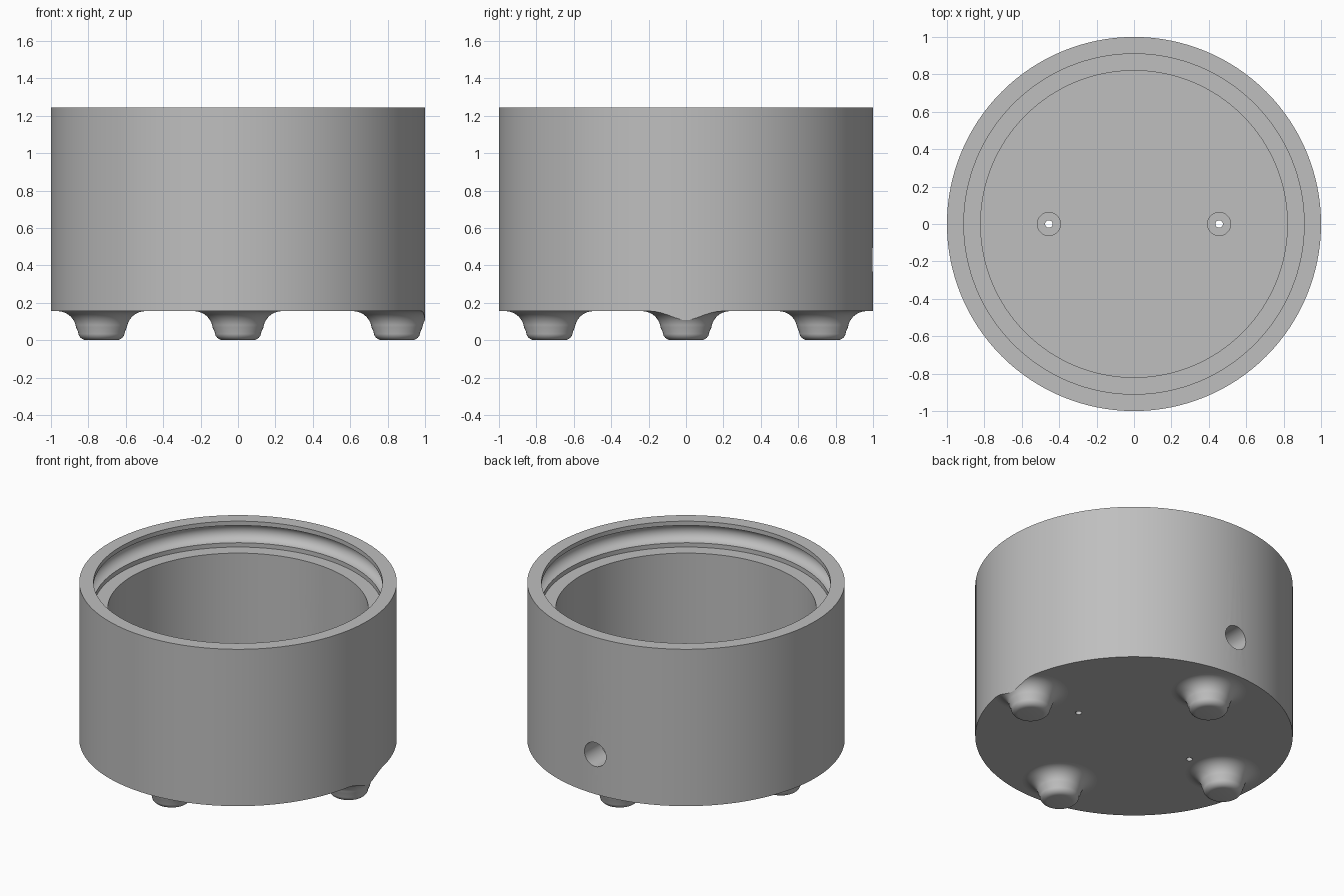
import bpy, bmesh, math

if "Cube" in bpy.data.objects:
    bpy.data.objects.remove(bpy.data.objects["Cube"])

grey = bpy.data.materials.new("plain grey")
grey.diffuse_color = (0.52, 0.52, 0.52, 1)
grey.use_nodes = True
grey.node_tree.nodes["Principled BSDF"].inputs["Base Color"].default_value = grey.diffuse_color


def lathe(name, profile, loc=(0, 0, 0), seg=128, closed=False):
    """Spin an (r, z) profile round z; open profiles are capped flat at both ends."""
    bm = bmesh.new()
    rings = []
    for r, z in profile:
        if r == 0:
            rings.append([bm.verts.new((0, 0, z))] * seg)
        else:
            rings.append([bm.verts.new((r * math.cos(2 * math.pi * i / seg),
                                        r * math.sin(2 * math.pi * i / seg), z))
                          for i in range(seg)])
    for a, b in zip(rings, rings[1:]):
        for i in range(seg):
            j = (i + 1) % seg
            quad = [a[i], a[j], b[j], b[i]]
            bm.faces.new(list(dict.fromkeys(quad)))
    bmesh.ops.recalc_face_normals(bm, faces=bm.faces)
    me = bpy.data.meshes.new(name)
    bm.to_mesh(me)
    bm.free()
    ob = bpy.data.objects.new(name, me)
    ob.location = loc
    me.materials.append(grey)
    bpy.context.collection.objects.link(ob)
    return ob


def rod(name, r, z0, z1, loc=(0, 0, 0), seg=48):
    return lathe(name, [(0, z0), (r, z0), (r, z1), (0, z1)], loc, seg)


def activate(ob):
    bpy.ops.object.select_all(action='DESELECT')
    ob.select_set(True)
    bpy.context.view_layer.objects.active = ob


def boolean(ob, cutter, op):
    bpy.context.view_layer.update()
    m = ob.modifiers.new("cut", 'BOOLEAN')
    m.operation, m.object, m.solver = op, cutter, 'EXACT'
    activate(ob)
    bpy.ops.object.modifier_apply(modifier=m.name)
    bpy.data.objects.remove(cutter)


def smooth(ob):
    activate(ob)
    bpy.ops.object.shade_smooth_by_angle(angle=math.radians(30))


BASE, TOP, FLOOR, LEDGE = 0.155, 1.245, 0.335, 1.065

# round cup with a ledge and a half-round groove inside the rim
groove = [(0.91 + 0.06 * math.sin(math.pi * k / 16),
           1.155 + 0.06 * math.cos(math.pi * k / 16)) for k in range(17)]
groove[0], groove[-1] = (0.91, 1.215), (0.91, 1.095)
body = lathe("cup_body", [(0, BASE), (1, BASE), (1, TOP), (0.91, TOP)] + groove +
             [(0.91, LEDGE), (0.82, LEDGE), (0.82, FLOOR), (0, FLOOR)])

# round hole through the back wall
port = rod("port_cutter", 0.083, 0.6, 1.2, (0, 0, 0.43))
port.rotation_euler = (-math.pi / 2, 0, 0)
boolean(body, port, 'DIFFERENCE')

# two counterbored screw holes in the floor
for x in (-0.455, 0.455):
    boolean(body, rod("bore_cutter", 0.062, 0.25, 0.5, (x, 0, 0)), 'DIFFERENCE')
    boolean(body, rod("screw_cutter", 0.02, 0, 0.5, (x, 0, 0)), 'DIFFERENCE')
smooth(body)

# four flared feet, trimmed to the outside of the cup
foot_profile = [(0, 0), (0.08, 0)]
foot_profile += [(0.08 + 0.045 * math.sin(a), 0.045 - 0.045 * math.cos(a))
                 for a in (math.pi / 2 * k / 6 for k in range(1, 7))]
foot_profile += [(0.235 - 0.1 * math.cos(a), 0.055 + 0.1 * math.sin(a))
                 for a in (math.pi / 2 * k / 12 for k in range(1, 13))]
foot_profile += [(0.235, 0.156), (0, 0.156)]
for name, x, y in (("right", 0.85, 0), ("left", -0.73, 0),
                   ("front", 0, -0.73), ("back", 0, 0.73)):
    foot = lathe(name + "_foot", foot_profile, (x, y, 0), 64)
    if x > 0.8:
        boolean(foot, rod("trim", 1.0, -0.1, 0.5, seg=128), 'INTERSECT')
    smooth(foot)
